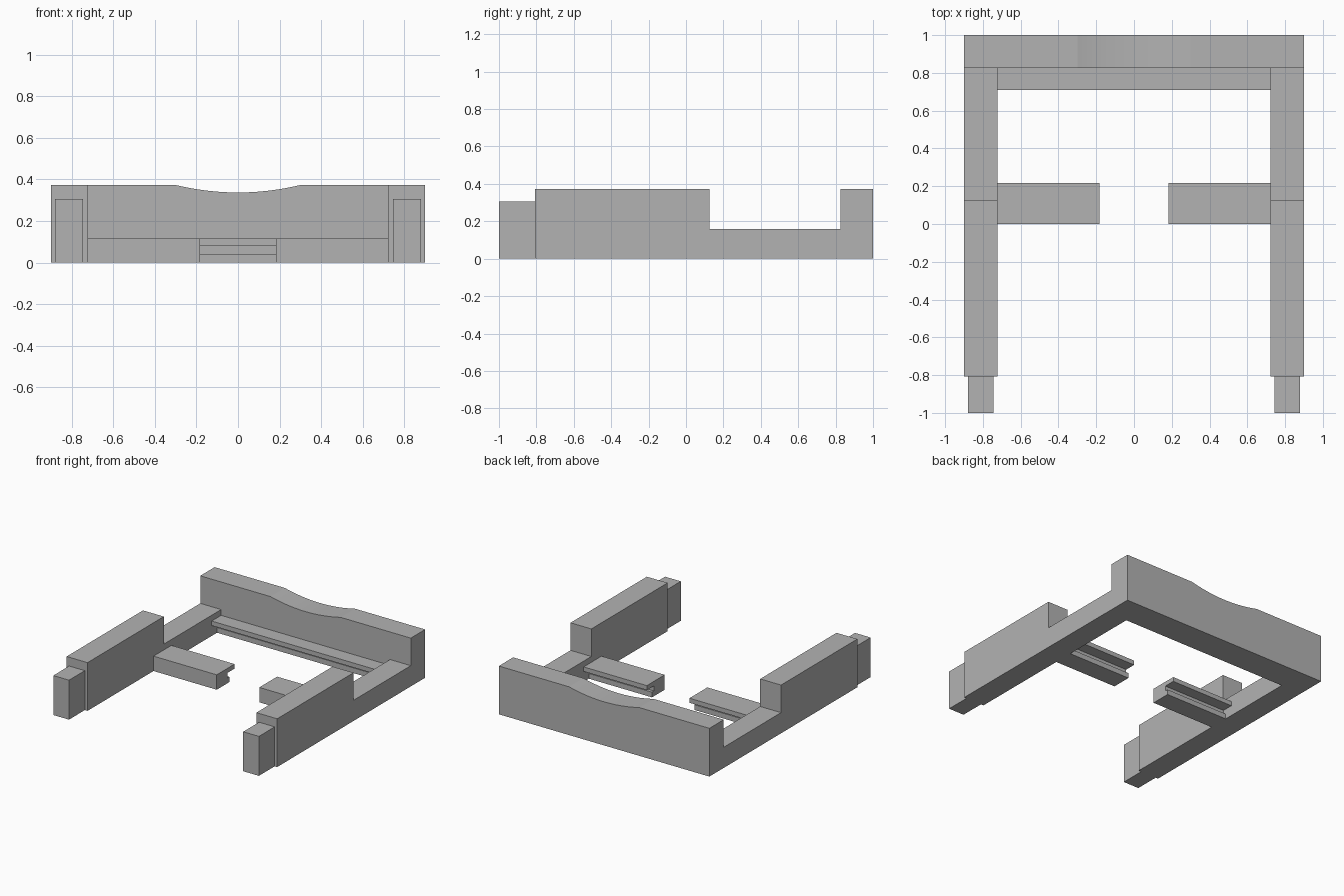
import bpy
import bmesh
from mathutils import Vector

cube = bpy.data.objects.get("Cube")
if cube:
    bpy.data.objects.remove(cube, do_unlink=True)

grey = bpy.data.materials.new("matte grey")
grey.use_nodes = True
colour = (0.45, 0.45, 0.45, 1)
grey.diffuse_color = colour
grey.node_tree.nodes["Principled BSDF"].inputs["Base Color"].default_value = colour


def extrude(name, points, start, end, axis):
    """Extrude an outline along x (points are y, z) or along y (points are x, z)."""
    def place(p, t):
        return (t, p[0], p[1]) if axis == "x" else (p[0], t, p[1])

    bm = bmesh.new()
    face = bm.faces.new([bm.verts.new(place(p, start)) for p in points])
    result = bmesh.ops.extrude_face_region(bm, geom=[face])
    moved = [g for g in result["geom"] if isinstance(g, bmesh.types.BMVert)]
    bmesh.ops.translate(bm, verts=moved, vec=Vector(place((0, 0), end - start)))
    bmesh.ops.recalc_face_normals(bm, faces=bm.faces)
    mesh = bpy.data.meshes.new(name)
    bm.to_mesh(mesh)
    bm.free()
    mesh.materials.append(grey)
    obj = bpy.data.objects.new(name, mesh)
    bpy.context.collection.objects.link(obj)
    return obj


def rectangle(a, b, height):
    return [(a, 0), (b, 0), (b, height), (a, height)]


HEIGHT, LOW, RAIL = 0.373, 0.16, 0.115
OUTER, INNER, BACK = 0.9, 0.722, 0.825


def slotted(base, lip, groove, foot):
    """Cross-section with an overhanging lip, a slot and a shorter foot."""
    return [(base, 0), (foot, 0), (foot, 0.04), (groove, 0.04),
            (groove, 0.08), (lip, 0.08), (lip, RAIL), (base, RAIL)]


# Back wall with a shallow curved dip in its top edge
dip = [(0.3 * i / 12, HEIGHT - 0.036 * (1 - (i / 12) ** 2)) for i in range(12, -13, -1)]
wall = [(-OUTER, 0), (OUTER, 0), (OUTER, HEIGHT)] + dip + [(-OUTER, HEIGHT)]
extrude("back_wall", wall, BACK, 1, "y")

# Slotted rail along the inside of the back wall
extrude("back_rail", slotted(BACK, 0.71, 0.80, 0.775), -INNER, INNER, "x")

# Side walls step down toward the back
side = [(-0.807, 0), (BACK, 0), (BACK, LOW), (0.125, LOW),
        (0.125, HEIGHT), (-0.807, HEIGHT)]
for label, s in (("left", 1), ("right", -1)):
    extrude(label + "_side_wall", side, s * INNER, s * OUTER, "x")
    extrude(label + "_front_post", rectangle(s * 0.745, s * 0.879, 0.305), -1, -0.807, "y")
    # Inward arm, slotted on the side facing the back rail
    extrude(label + "_arm", slotted(0, 0.218, 0.13, 0.155), s * 0.182, s * INNER, "x")
